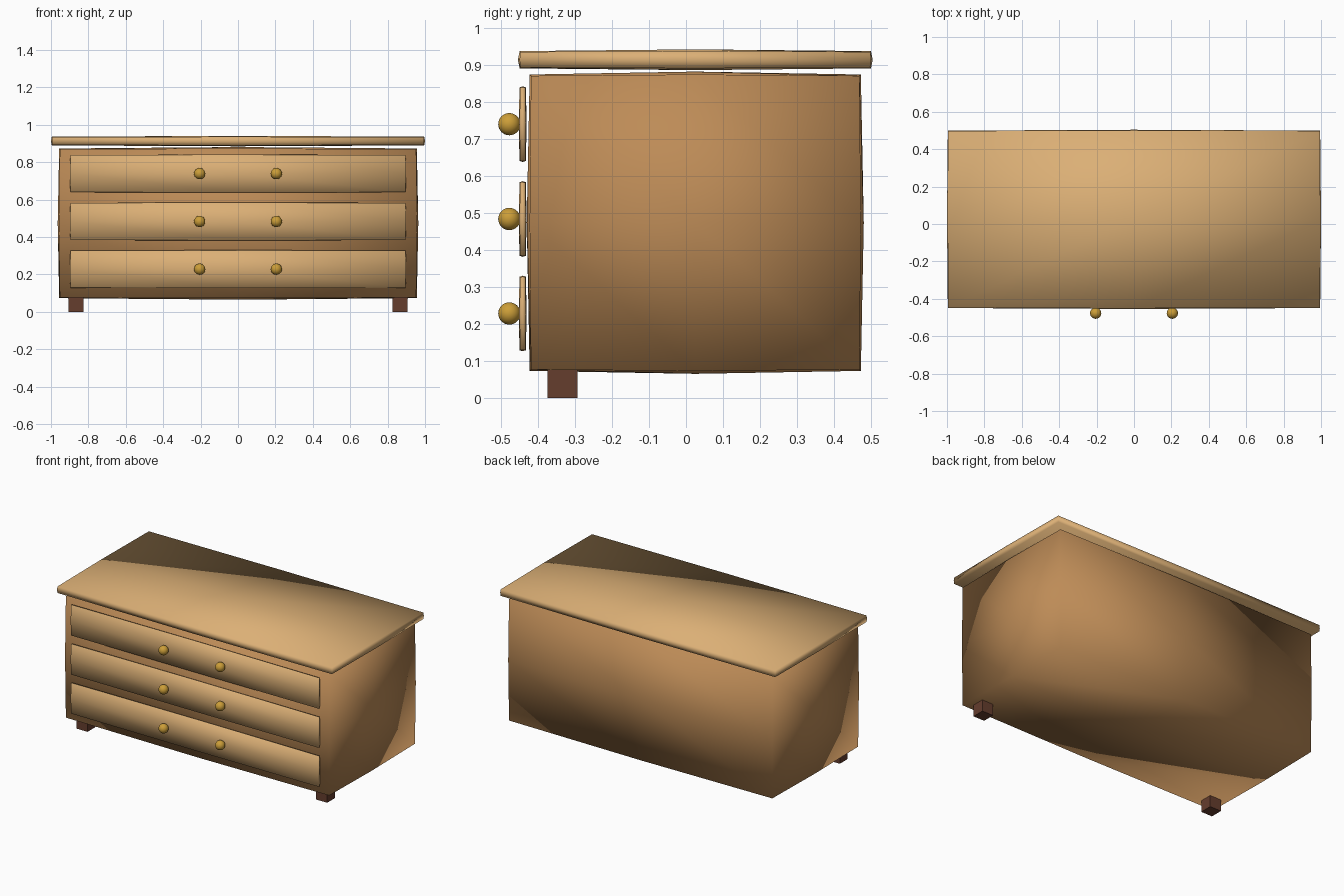
import bpy, bmesh
from mathutils import Vector

if "Cube" in bpy.data.objects:
    bpy.data.objects.remove(bpy.data.objects["Cube"])


def material(name, rgb):
    m = bpy.data.materials.new(name)
    m.diffuse_color = (*rgb, 1)
    m.use_nodes = True
    m.node_tree.nodes["Principled BSDF"].inputs["Base Color"].default_value = m.diffuse_color
    return m


WOOD = material("wood", (0.51, 0.26, 0.095))
PALE = material("pale_wood", (0.71, 0.43, 0.18))
BRASS = material("brass", (0.60, 0.34, 0.04))
DARK = material("dark_wood", (0.13, 0.047, 0.027))


def finish(name, bm, loc, mat, smooth=True):
    me = bpy.data.meshes.new(name)
    bmesh.ops.recalc_face_normals(bm, faces=bm.faces[:])
    for f in bm.faces:
        f.smooth = smooth
    bm.to_mesh(me)
    bm.free()
    me.materials.append(mat)
    ob = bpy.data.objects.new(name, me)
    ob.location = loc
    bpy.context.collection.objects.link(ob)
    return ob


def sign(v):
    return 0 if abs(v) < 1e-4 else (1 if v > 0 else -1)


def pillow_box(name, loc, half, r, mat):
    """Box whose faces swell slightly: a coarse ball stretched to the box."""
    bm = bmesh.new()
    bmesh.ops.create_cube(bm, size=2)
    bmesh.ops.subdivide_edges(bm, edges=bm.edges[:], cuts=1, use_grid_fill=True)
    for v in bm.verts:
        s = Vector([sign(c) for c in v.co])
        n = s.normalized()
        v.co = [s[i] * (half[i] - r) + n[i] * r for i in range(3)]
    return finish(name, bm, loc, mat)


# carcass and overhanging top
pillow_box("body", (0, 0.025, 0.473), (0.964, 0.455, 0.408), 0.027, WOOD)
pillow_box("top_board", (0, 0.025, 0.913), (1.0, 0.479, 0.028), 0.016, PALE)

# three drawers, two knobs on each
for row, z in enumerate((0.228, 0.483, 0.739), 1):
    pillow_box(f"drawer_{row}", (0, -0.441, z), (0.899, 0.011, 0.102), 0.009, PALE)
    for side, x in (("left", -0.205), ("right", 0.205)):
        bm = bmesh.new()
        bmesh.ops.create_uvsphere(bm, u_segments=24, v_segments=16, radius=0.03)
        finish(f"knob_{row}_{side}", bm, (x, -0.477, z), BRASS)

# front feet
for side, x in (("left", -0.867), ("right", 0.867)):
    bm = bmesh.new()
    bmesh.ops.create_cube(bm, size=0.081)
    finish(f"front_foot_{side}", bm, (x, -0.334, 0.0405), DARK, smooth=False)
